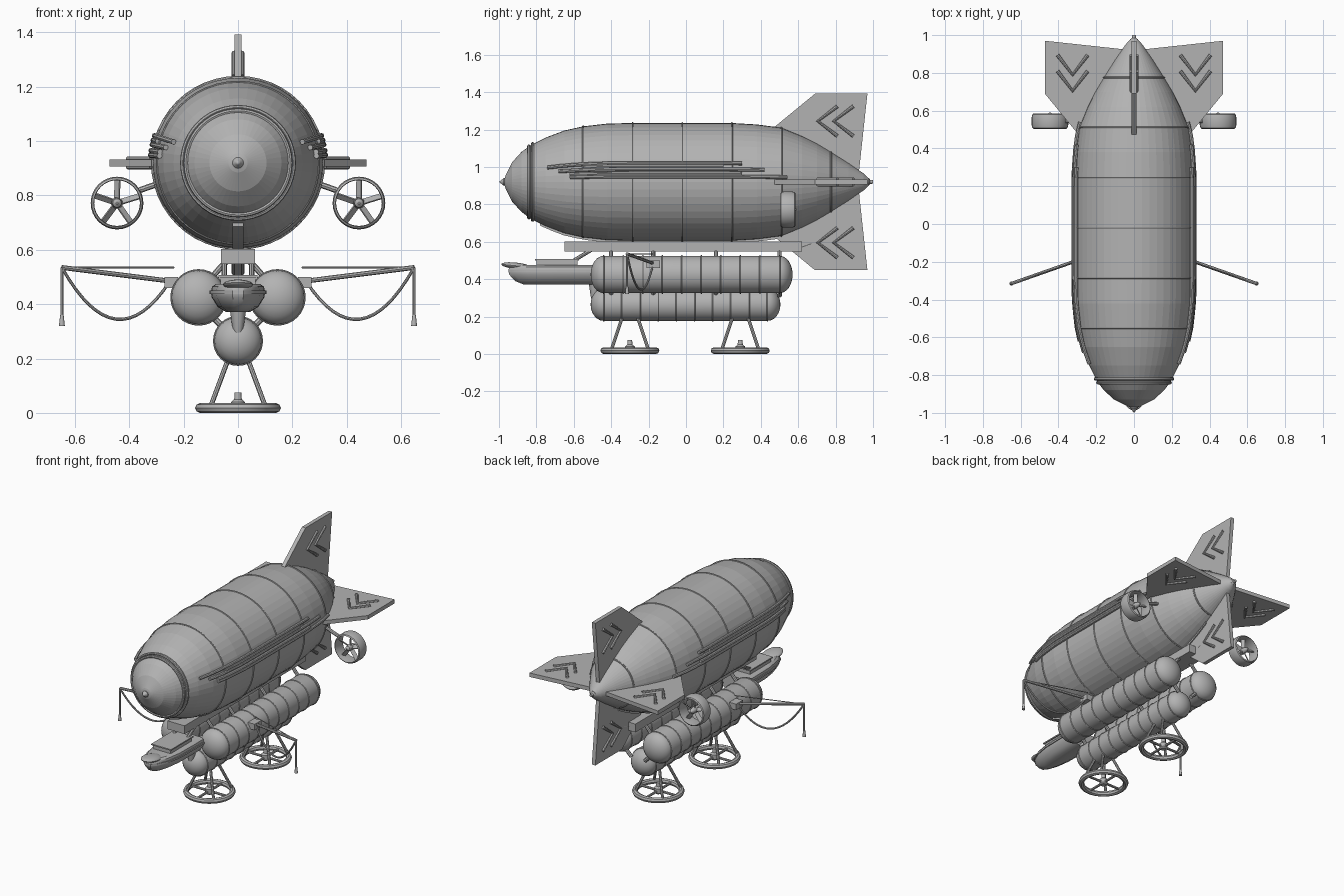
import bpy, bmesh, math
from mathutils import Vector, Matrix

cube = bpy.data.objects.get("Cube")
if cube:
    bpy.data.objects.remove(cube, do_unlink=True)

# One flat colour for the whole airship
GREY = (0.45, 0.45, 0.45, 1.0)
grey = bpy.data.materials.new("plain_grey")
grey.use_nodes = True
grey.diffuse_color = GREY
for node in grey.node_tree.nodes:
    if node.type == 'BSDF_PRINCIPLED':
        node.inputs["Base Color"].default_value = GREY

AXIS_Z = 0.92
SIDES = (("left", 1), ("right", -1))


def add(name, mesh, smooth=True):
    mesh.materials.clear()
    mesh.materials.append(grey)
    obj = bpy.data.objects.new(name, mesh)
    bpy.context.collection.objects.link(obj)
    if smooth:
        bpy.ops.object.select_all(action='DESELECT')
        obj.select_set(True)
        bpy.context.view_layer.objects.active = obj
        bpy.ops.object.shade_smooth_by_angle(angle=math.radians(35))
    return obj


def finish(name, bm, smooth=True):
    bmesh.ops.remove_doubles(bm, verts=bm.verts, dist=0.00001)
    bmesh.ops.recalc_face_normals(bm, faces=bm.faces)
    mesh = bpy.data.meshes.new(name)
    bm.to_mesh(mesh)
    bm.free()
    return add(name, mesh, smooth)


def revolve(name, profile, centre=(0, 0, 0), axis='Y', sides=24, closed=False, smooth=True):
    """Turn (distance along axis, radius) pairs around the Y or Z axis."""
    bm = bmesh.new()
    rings = []
    for t, r in profile:
        ring = []
        for i in range(sides):
            a = math.tau * i / sides
            c, s = r * math.cos(a), r * math.sin(a)
            ring.append(bm.verts.new(Vector(centre) + Vector((c, t, s) if axis == 'Y' else (c, s, t))))
        rings.append(ring)
    pairs = list(zip(rings, rings[1:])) + ([(rings[-1], rings[0])] if closed else [])
    for a, b in pairs:
        for i in range(sides):
            j = (i + 1) % sides
            bm.faces.new((a[i], a[j], b[j], b[i]))
    if not closed:
        for ring, (t, r) in ((rings[0], profile[0]), (rings[-1], profile[-1])):
            if r > 0:
                bm.faces.new(ring)
    return finish(name, bm, smooth)


def hoop(name, centre, radius, tube_r, axis='Y', sides=48, stretch=1.0):
    section = [(stretch * tube_r * math.sin(k * math.tau / 8), radius + tube_r * math.cos(k * math.tau / 8))
               for k in range(8)]
    return revolve(name, section, centre, axis, sides, closed=True)


def tube(name, points, radius):
    curve = bpy.data.curves.new(name, 'CURVE')
    curve.dimensions = '3D'
    curve.bevel_depth = radius
    curve.bevel_resolution = 2
    curve.use_fill_caps = True
    spline = curve.splines.new('POLY')
    spline.points.add(len(points) - 1)
    for p, co in zip(spline.points, points):
        p.co = (*co, 1)
    temp = bpy.data.objects.new(name + "_path", curve)
    bpy.context.collection.objects.link(temp)
    mesh = bpy.data.meshes.new_from_object(temp.evaluated_get(bpy.context.evaluated_depsgraph_get()))
    bpy.data.objects.remove(temp, do_unlink=True)
    return add(name, mesh)


def box(name, centre, size):
    bm = bmesh.new()
    bmesh.ops.create_cube(bm, size=1, matrix=Matrix.Translation(centre) @ Matrix.Diagonal((*size, 1)))
    return finish(name, bm, False)


def loft(name, layers):
    """Skin matching outlines and cap both ends."""
    bm = bmesh.new()
    rows = [[bm.verts.new(p) for p in layer] for layer in layers]
    n = len(rows[0])
    for a, b in zip(rows, rows[1:]):
        for i in range(n):
            bm.faces.new((a[i], a[(i + 1) % n], b[(i + 1) % n], b[i]))
    bm.faces.new(rows[0])
    bm.faces.new(rows[-1])
    return finish(name, bm)


# Gas envelope with bands and end knobs
HULL = [(-.975, 0), (-.965, .035), (-.93, .105), (-.88, .16), (-.83, .197), (-.75, .237), (-.65, .275),
        (-.55, .297), (-.42, .312), (-.285, .315), (-.02, .315), (.245, .315), (.38, .307), (.51, .29),
        (.62, .245), (.7, .205), (.77, .163), (.87, .1), (.95, .045), (.985, .012)]


def hull_r(y):
    for (y0, r0), (y1, r1) in zip(HULL, HULL[1:]):
        if y0 <= y <= y1:
            return r0 + (r1 - r0) * (y - y0) / (y1 - y0)
    return 0


def on_hull(y, degrees, lift):
    a, r = math.radians(degrees), hull_r(y) + lift
    return (r * math.cos(a), y, AXIS_Z + r * math.sin(a))


revolve("envelope", HULL, (0, 0, AXIS_Z), sides=48, smooth=False)
for i in range(6):
    y = -.55 + .265 * i
    hoop("envelope_band", (0, y, AXIS_Z), hull_r(y), .005)
for y in (-.84, -.82):
    hoop("nose_band", (0, y, AXIS_Z), hull_r(y) + .002, .009)
revolve("nose_knob", [(-1, 0), (-.99, .008), (-.975, .02), (-.96, .02)], (0, 0, AXIS_Z))
revolve("tail_knob", [(.955, .012), (.962, .02), (.978, .02), (.985, .011), (1, .009)], (0, 0, AXIS_Z))

# Tail fins with raised chevrons
for label, turn in (("left", 0), ("upper", 90), ("right", 180), ("lower", 270)):
    c, s = math.cos(math.radians(turn)), math.sin(math.radians(turn))

    def place(u, y, t):
        return (u * c - t * s, y, AXIS_Z + u * s + t * c)

    outline = [(.05, .5), (.275, .45), (.472, .69), (.472, .97), (.01, .92)]
    loft(label + "_fin", [[place(u, y, t) for u, y in outline] for t in (-.013, .013)])
    for t in (-.014, .014):
        for y in (.705, .79):
            tube(label + "_fin_chevron", [place(.405, y + .105, t), place(.325, y, t), place(.245, y + .105, t)], .01)

# Side rails following the envelope
for label, m in SIDES:
    for start, end, angle in ((-.74, .3, 18), (-.68, .42, 12), (-.62, .54, 5), (-.55, .2, 15), (-.62, .3, 8)):
        pts = [on_hull(start + (end - start) * i / 16, angle, .008) for i in range(17)]
        tube(label + "_side_rail", [(m * x, y, z) for x, y, z in pts], .01)

# Keel rail, keel beam and rear nozzle
rail = [on_hull(-.78 + 1.51 * i / 24, -90, 0) for i in range(25)]
loft("keel_rail", [[(sx * .02, y, z + dz) for sx, dz in ((-1, -.012), (1, -.012), (1, .02), (-1, .02))]
                   for _, y, z in rail])
box("keel_beam", (0, -.015, .575), (.125, 1.27, .055))
tube("keel_nozzle", [(0, .6, .565), (0, .67, .59)], .014)


# Three gas tanks with ribs
def tank(name, centre, r, start, end):
    cap, steps = .07, 6
    front = [(start + cap * (1 - math.cos(k * math.pi / 2 / steps)), r * math.sin(k * math.pi / 2 / steps))
             for k in range(steps + 1)]
    back = [(start + end - y, q) for y, q in reversed(front)]
    revolve(name, front + back, centre, sides=32)
    for i in range(10):
        y = start + cap + (end - start - 2 * cap) * i / 9
        hoop(name + "_rib", (centre[0], y, centre[2]), r, .004, sides=32)


tank("lower_tank", (0, 0, .265), .088, -.51, .505)
for label, m in SIDES:
    tank(label + "_tank", (m * .145, 0, .425), .1, -.51, .57)
    for y in (-.4, -.175, .16, .5):
        tube(label + "_tank_hanger", [(m * .03, y, .57), (m * .06, y, .54), (m * .095, y, .5)], .011)
        tube("tank_brace", [(m * .1, y, .36), (m * .05, y, .31)], .012)

# Boat shaped gondola with cabin and bow spade
plan = [(-.95, .02), (-.92, .05), (-.85, .08), (-.75, .097), (-.6, .1), (-.5, .1)]
layers = []
for z, width, bow in ((.372, .45, .82), (.39, .75, .92), (.425, .97, .99), (.445, 1, 1), (.465, .95, .99), (.475, .8, .97)):
    half = [(width * w, -.5 + (y + .5) * bow, z) for y, w in plan]
    layers.append(half + [(-x, y, z) for x, y, z in reversed(half)])
loft("gondola_hull", layers)
loft("gondola_trim", [[(x * 1.05, y, z) for x, y, _ in layers[3]] for z in (.438, .45)])
box("cabin", (0, -.69, .485), (.13, .22, .035))
box("cabin_roof", (0, -.69, .503), (.145, .235, .008))
bm = bmesh.new()
bmesh.ops.create_uvsphere(bm, u_segments=24, v_segments=12, radius=1,
                          matrix=Matrix.Translation((0, -.91, .472)) @ Matrix.Rotation(-.1, 4, 'X')
                          @ Matrix.Diagonal((.055, .078, .017, 1)))
finish("bow_spade", bm)
for label, m in SIDES:
    tube(label + "_gondola_stay", [(m * .05, -.6, .5), (m * .05, -.5, .56)], .01)
revolve("gondola_spike", [(.25, .003), (.31, .02), (.38, .03)], (0, -.49, 0), 'Z', 12)

# Landing rings with hubs, spokes and legs
for label, y in (("front", -.3), ("rear", .29)):
    hoop(label + "_landing_ring", (0, y, .018), .14, .0178, 'Z')
    revolve(label + "_landing_hub", [(.002, .018), (.01, .026), (.04, .026), (.05, .014), (.075, .012)],
            (0, y, 0), 'Z', 16)
    for dx, dy in ((.14, 0), (0, .14)):
        tube(label + "_landing_spoke", [(-dx, y - dy, .02), (dx, y + dy, .02)], .008)
    for mx in (1, -1):
        for my in (1, -1):
            tube(label + "_landing_leg", [(mx * .035, y + my * .04, .2), (mx * .1, y + my * .098, .025)], .009)

for label, m in SIDES:
    # Ducted propeller and its arm
    hub = Vector((m * .445, .545, .772))
    duct = [(-.041, .086), (-.036, .093), (-.02, .097), (.02, .097), (.036, .093), (.041, .086), (.03, .084), (-.03, .084)]
    revolve(label + "_duct", duct, hub, sides=32, closed=True)
    revolve(label + "_propeller_hub", [(-.04, .004), (-.03, .016), (0, .021), (.03, .014), (.045, .005)], hub, sides=16)
    for k in range(5):
        a = math.tau * k / 5 + .3
        out, side = Vector((math.cos(a), 0, math.sin(a))), Vector((-math.sin(a), 1, math.cos(a))) * .009
        thick = Vector((math.sin(a), 1, -math.cos(a))) * .002
        loft(label + "_propeller_blade", [[hub + out * d + p for p in (side + thick, side - thick, -side - thick, -side + thick)]
                                          for d in (.01, .086)])
    tube(label + "_propeller_arm", [(m * .26, .545, .855), (m * .36, .545, .82)], .011)

    # Mooring boom with hose, cable and drop line
    base, tip = Vector((m * .25, -.175, .485)), Vector((m * .648, -.315, .535))
    box(label + "_boom_mount", (m * .245, -.175, .48), (.05, .07, .04))
    tube(label + "_boom", [base, tip], .009)
    tube(label + "_boom_cable", [tip, (m * .235, -.175, .535)], .003)
    hose = [base.lerp(tip, i / 16) - Vector((0, 0, .66 * (i / 16) * (1 - i / 16))) for i in range(17)]
    tube(label + "_boom_hose", hose, .006)
    tube(label + "_drop_line", [tip, tip - Vector((0, 0, .19))], .006)
    revolve(label + "_drop_nozzle", [(-.215, .011), (-.18, .007), (-.17, .005)], tip, 'Z', 12)
